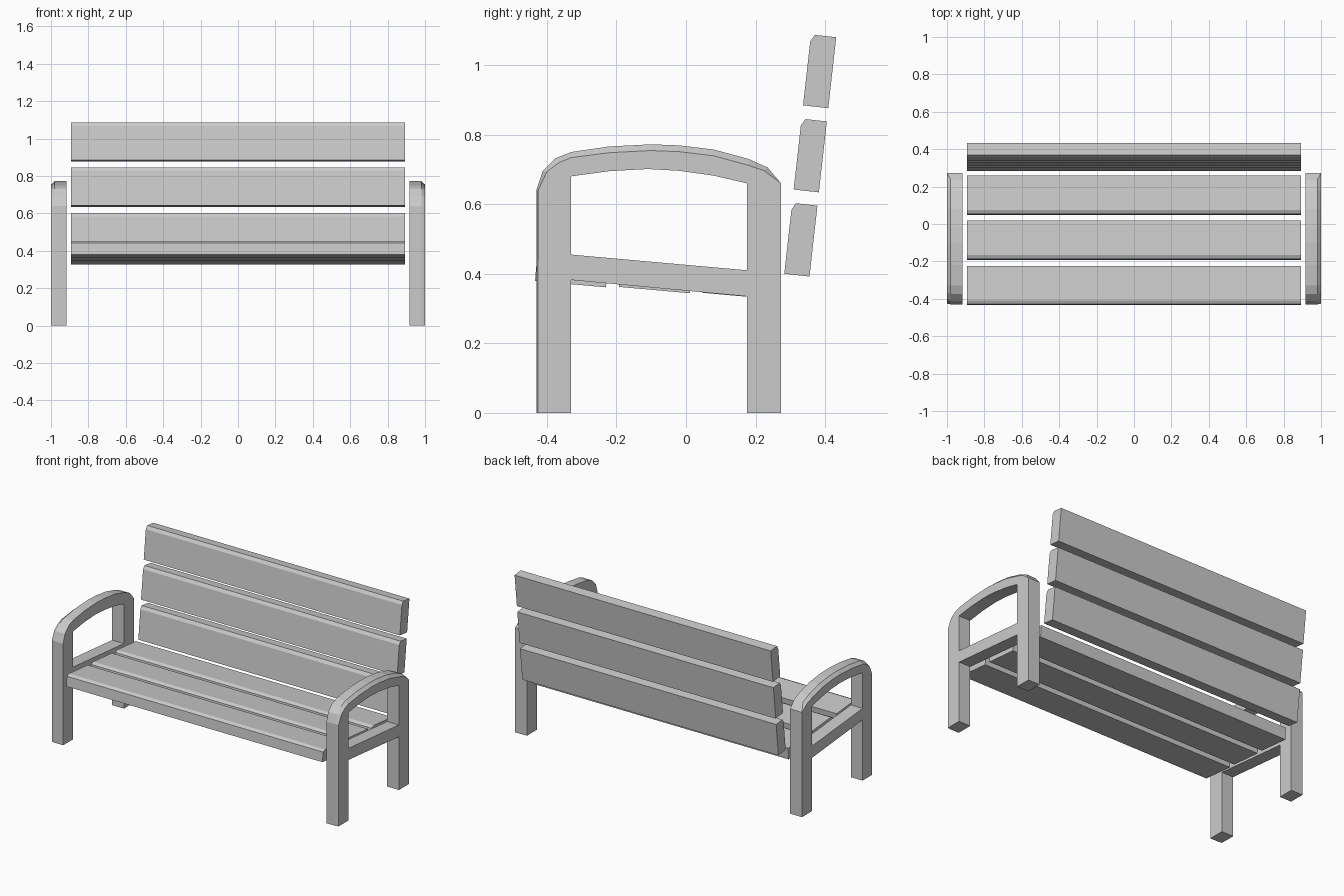
import bpy
import bmesh
import math
from mathutils import Vector

cube = bpy.data.objects.get("Cube")
if cube:
    bpy.data.objects.remove(cube, do_unlink=True)

grey = bpy.data.materials.new("plain_grey")
grey.use_nodes = True
grey.diffuse_color = (0.6, 0.6, 0.6, 1)
grey.node_tree.nodes["Principled BSDF"].inputs["Base Color"].default_value = grey.diffuse_color


def finish(name, bm):
    bmesh.ops.remove_doubles(bm, verts=bm.verts, dist=0.0001)
    bmesh.ops.recalc_face_normals(bm, faces=bm.faces)
    mesh = bpy.data.meshes.new(name)
    bm.to_mesh(mesh)
    bm.free()
    mesh.materials.append(grey)
    obj = bpy.data.objects.new(name, mesh)
    bpy.context.collection.objects.link(obj)
    return obj


def loft(bm, sections):
    """Join matching cross-sections with quads and cap both ends."""
    rings = [[bm.verts.new(p) for p in s] for s in sections]
    for a, b in zip(rings, rings[1:]):
        for i in range(len(a)):
            j = (i + 1) % len(a)
            bm.faces.new((a[i], a[j], b[j], b[i]))
    bm.faces.new(rings[0])
    bm.faces.new(rings[-1])


# Planks: one long edge is chamfered
LENGTH, THICK, HALF = 0.205, 0.073, 0.893
PLANK = [(0, 0), (LENGTH, 0), (LENGTH, THICK - 0.011), (LENGTH - 0.02, THICK), (0, THICK)]


def plank(name, y, z, angle):
    u = Vector((0, math.cos(angle), math.sin(angle)))
    v = Vector((0, -u.z, u.y))
    # the thickness always grows towards the sitter
    if v.y > 0 and v.z < 0:
        v = -v
    if u.y < -0.5:
        v = Vector((0, u.z, -u.y))
    bm = bmesh.new()
    loft(bm, [[Vector((x, y, z)) + u * a + v * b for a, b in PLANK] for x in (-HALF, HALF)])
    finish(name, bm)


for i in range(3):
    plank(f"seat_slat_{i + 1}", -0.23 + 0.241 * i, 0.361 - 0.017 * i, math.radians(174.9))
    plank(f"back_slat_{i + 1}", 0.355 + 0.027 * i, 0.392 + 0.242 * i, math.radians(83.6))

# Arched end frame: outer point, inner point, chamfer depth
ARCH = [
    ((-0.43, 0), (-0.33, 0), 0.004),
    ((-0.43, 0.64), (-0.33, 0.64), 0.005),
    ((-0.412, 0.695), (-0.33, 0.68), 0.012),
    ((-0.375, 0.732), (-0.33, 0.68), 0.016),
    ((-0.33, 0.75), (-0.33, 0.68), 0.016),
    ((-0.22, 0.766), (-0.22, 0.695), 0.018),
    ((-0.1, 0.772), (-0.11, 0.701), 0.018),
    ((-0.02, 0.769), (-0.02, 0.696), 0.018),
    ((0.08, 0.757), (0.08, 0.682), 0.018),
    ((0.18, 0.73), (0.175, 0.66), 0.018),
    ((0.235, 0.705), (0.175, 0.66), 0.014),
    ((0.273, 0.66), (0.175, 0.65), 0),
    ((0.273, 0), (0.175, 0), 0),
]
INNER, OUTER, CHAMFER = 0.918, 1.0, 0.02
RAIL = [(-0.33, 0.382), (0.175, 0.335), (0.175, 0.41), (-0.33, 0.455)]


def end_frame(name, side):
    bm = bmesh.new()
    sections = []
    for outer, inner, depth in ARCH:
        o, n = Vector(outer), Vector(inner)
        c = o + (n - o).normalized() * depth
        edge = OUTER - (CHAMFER if depth else 0)
        points = [(INNER, o), (edge, o), (OUTER, c), (OUTER, n), (INNER, n)]
        sections.append([(side * x, p.x, p.y) for x, p in points])
    loft(bm, sections)
    finish(name, bm)
    # sloping rail that carries the seat
    bm = bmesh.new()
    loft(bm, [[(side * x, y, z) for y, z in RAIL] for x in (INNER, OUTER)])
    finish(name.replace("frame", "rail"), bm)


end_frame("left_frame", 1)
end_frame("right_frame", -1)
